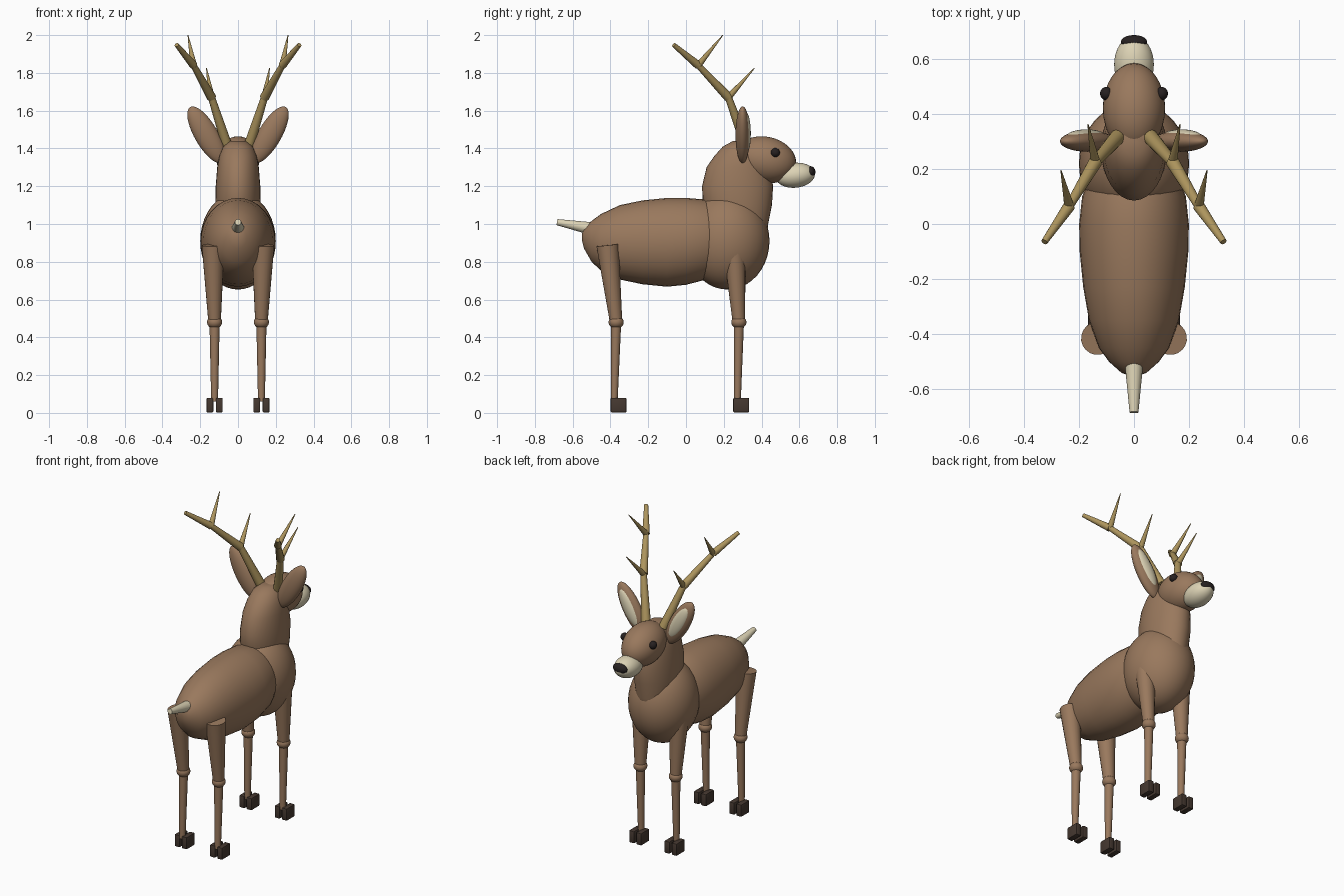
import bpy, bmesh, math
from mathutils import Vector, Matrix

if "Cube" in bpy.data.objects:
    bpy.data.objects.remove(bpy.data.objects["Cube"])


def material(name, r, g, b):
    m = bpy.data.materials.new(name)
    m.diffuse_color = (r, g, b, 1)
    m.use_nodes = True
    m.node_tree.nodes["Principled BSDF"].inputs["Base Color"].default_value = m.diffuse_color
    return m


FUR = material("fur", 0.32, 0.19, 0.11)
CREAM = material("cream", 0.72, 0.65, 0.46)
BLACK = material("black", 0.02, 0.015, 0.015)
HOOF = material("hoof", 0.06, 0.04, 0.03)
ANTLER = material("antler", 0.42, 0.30, 0.11)


def finish(name, bm, mat, smooth=True):
    bmesh.ops.recalc_face_normals(bm, faces=bm.faces[:])
    me = bpy.data.meshes.new(name)
    bm.to_mesh(me)
    bm.free()
    ob = bpy.data.objects.new(name, me)
    bpy.context.collection.objects.link(ob)
    me.materials.append(mat)
    if smooth:
        bpy.ops.object.select_all(action='DESELECT')
        bpy.context.view_layer.objects.active = ob
        ob.select_set(True)
        bpy.ops.object.shade_smooth_by_angle(angle=math.radians(40))
    return ob


def ellipsoid(name, center, radii, mat, tilt=0, axis='X'):
    bm = bmesh.new()
    bmesh.ops.create_uvsphere(bm, u_segments=32, v_segments=20, radius=1)
    m = (Matrix.Translation(center) @ Matrix.Rotation(math.radians(tilt), 4, axis)
         @ Matrix.Diagonal((*radii, 1)))
    bm.transform(m)
    return finish(name, bm, mat)


def cone(name, a, b, r1, r2, mat, sides=20):
    a, b = Vector(a), Vector(b)
    d = b - a
    bm = bmesh.new()
    bmesh.ops.create_cone(bm, cap_ends=True, segments=sides, radius1=r1,
                          radius2=r2, depth=d.length)
    bm.transform(Matrix.Translation((a + b) / 2)
                 @ d.to_track_quat('Z', 'Y').to_matrix().to_4x4())
    return finish(name, bm, mat)


def loft(name, rings, mat, sides=32):
    # rings: (center, first half-axis vector, second half-axis vector)
    bm = bmesh.new()
    loops = []
    for c, u, v in rings:
        loops.append([bm.verts.new(Vector(c) + Vector(u) * math.cos(t) + Vector(v) * math.sin(t))
                      for t in (2 * math.pi * i / sides for i in range(sides))])
    for p, q in zip(loops, loops[1:]):
        for i in range(sides):
            j = (i + 1) % sides
            bm.faces.new((p[i], p[j], q[j], q[i]))
    bm.faces.new(loops[0])
    bm.faces.new(loops[-1])
    ob = finish(name, bm, mat)
    return ob


# Barrel of the body: y, centre z, half width, half height
barrel = [(-0.55, .93, .015, .02), (-0.54, .925, .045, .055), (-0.50, .908, .09, .108),
          (-0.45, .903, .127, .150), (-0.35, .903, .163, .197), (-0.23, .903, .184, .222),
          (-0.10, .903, .197, .235), (0.0, .908, .199, .230), (0.1, .917, .188, .213),
          (0.2, .92, .15, .17), (0.28, .92, .08, .09)]
loft("body", [((0, y, z), (w, 0, 0), (0, 0, h)) for y, z, w, h in barrel], FUR)
ellipsoid("chest", (0, .22, .91), (.2, .222, .257), FUR)

# Neck: z, centre y, half width, half depth
neck = [(.89, .37, .03, .03), (.93, .345, .075, .082), (1.0, .285, .11, .15), (1.1, .272, .12, .183),
        (1.2, .273, .118, .188), (1.3, .277, .11, .168), (1.36, .285, .099, .135),
        (1.41, .29, .078, .095), (1.44, .30, .04, .05)]
loft("neck", [((0, y, z), (w, 0, 0), (0, d, 0)) for z, y, w, d in neck], FUR)

# Head, muzzle, nose
ellipsoid("head", (0, .42, 1.34), (.113, .165, .122), FUR, -12)
ellipsoid("muzzle", (0, .578, 1.258), (.072, .105, .066), CREAM, 6)
ellipsoid("nose", (0, .66, 1.275), (.048, .025, .031), BLACK)

# Tail
cone("tail", (0, -.46, .968), (0, -.683, 1.01), .038, .016, CREAM)

for s, side in ((-1, "left"), (1, "right")):
    ellipsoid(side + "_eye", (s * .1, .473, 1.378), (.023, .024, .024), BLACK)

    # Ears with a pale inner face
    ellipsoid(side + "_ear", (s * .168, .3, 1.472), (.062, .038, .17), FUR, s * 30, 'Y')
    ellipsoid(side + "_inner_ear", (s * .172, .318, 1.48), (.042, .025, .125), CREAM, s * 30, 'Y')

    # Antler beam in three tapered pieces, plus two tines
    pts = [(s * .06, .315, 1.42), (s * .14, .225, 1.67), (s * .235, .065, 1.84), (s * .325, -.065, 1.948)]
    radii = [(.028, .019), (.025, .016), (.022, .012)]
    for i in range(3):
        cone(f"{side}_antler_beam_{i + 1}", pts[i], pts[i + 1], *radii[i], ANTLER, 14)
    cone(side + "_lower_tine", pts[1], (s * .167, .362, 1.825), .018, .002, ANTLER, 14)
    cone(side + "_upper_tine", pts[2], (s * .265, .195, 2.0), .018, .002, ANTLER, 14)

    # Legs: upper top, knee and ankle y positions
    for kind, top, knee, ankle, hoof in (("front", .255, .28, .272, .292),
                                         ("hind", -.415, -.37, -.38, -.357)):
        n = f"{side}_{kind}"
        x = s * .124
        cone(n + "_upper_leg", (s * .132, top, .888), (x, knee, .48), .06, .033, FUR)
        ellipsoid(n + "_knee", (x, knee, .48), (.04, .04, .034), FUR)
        cone(n + "_lower_leg", (x, knee, .48), (x, ankle, .06), .027, .018, FUR)
        # Cloven hoof: two bevelled blocks
        for k in (-1, 1):
            bm = bmesh.new()
            bmesh.ops.create_cube(bm, size=1)
            bm.transform(Matrix.Translation((x + k * .025, hoof, .041))
                         @ Matrix.Diagonal((.036, .084, .077, 1)))
            bmesh.ops.bevel(bm, geom=bm.edges[:], offset=.006, segments=2,
                            affect='EDGES', profile=.5)
            finish(f"{n}_hoof_{'inner' if k * s < 0 else 'outer'}", bm, HOOF)
